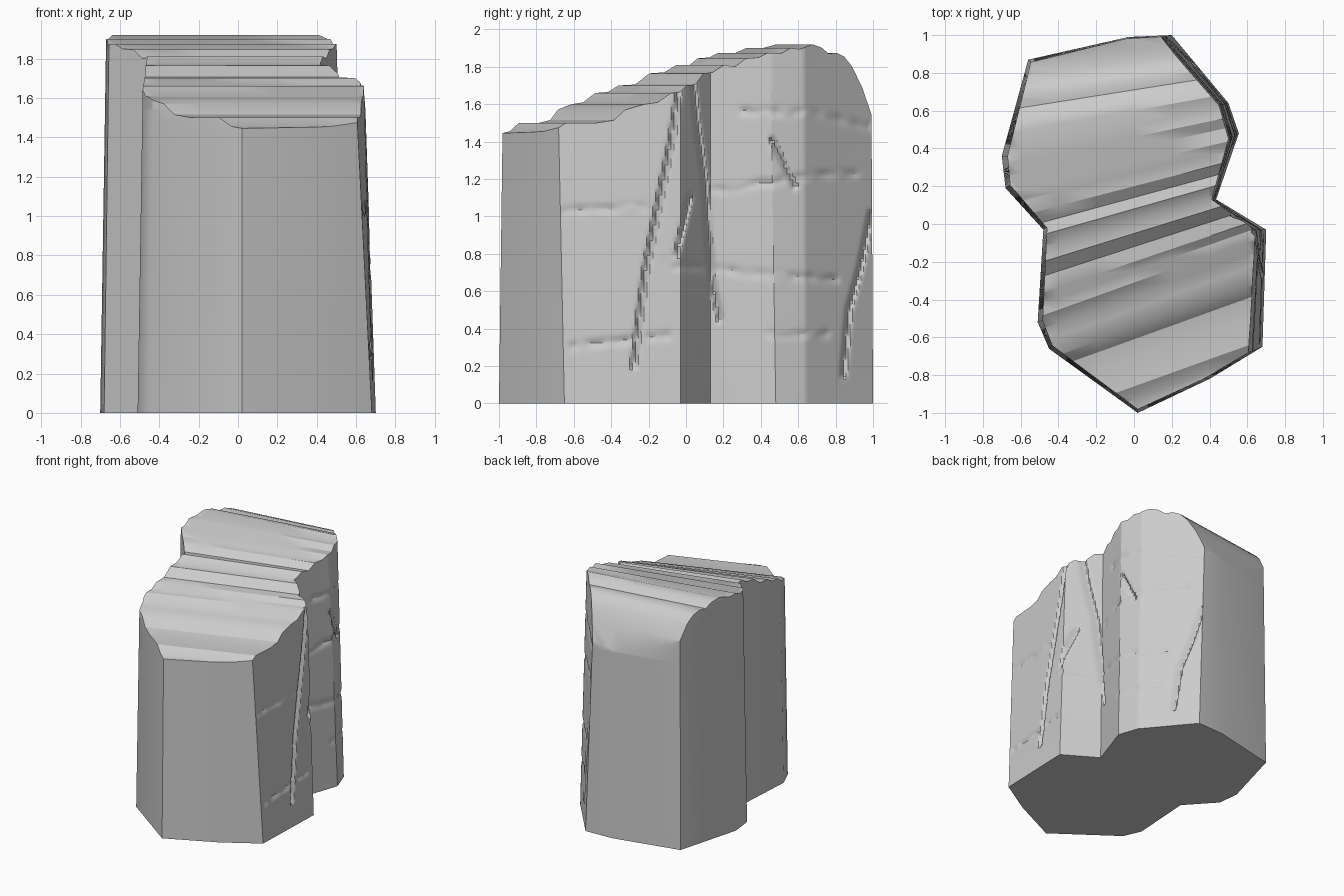
import bpy, bmesh, math
from mathutils import Vector, noise

if "Cube" in bpy.data.objects:
    bpy.data.objects.remove(bpy.data.objects["Cube"])

# Outline corners, counter-clockwise: base x, y and x, y at z = 1.9
CORNERS = [
    (0.02, -1.00, 0.02, -0.975), (0.40, -0.82, 0.36, -0.82), (0.68, -0.65, 0.585, -0.69),
    (0.70, -0.03, 0.635, -0.03), (0.435, 0.13, 0.41, 0.13), (0.555, 0.48, 0.50, 0.45),
    (0.50, 0.64, 0.45, 0.63), (0.20, 1.00, 0.13, 0.99), (-0.03, 0.99, -0.04, 0.98),
    (-0.56, 0.87, -0.545, 0.855), (-0.70, 0.36, -0.67, 0.36), (-0.68, 0.19, -0.655, 0.205),
    (-0.48, -0.03, -0.46, -0.02), (-0.51, -0.52, -0.48, -0.51), (-0.45, -0.66, -0.43, -0.64)]

# Ridged top: position along the middle line, height
RIDGES = [
    (-1.6, 1.38), (-1.02, 1.44), (-0.93, 1.455), (-0.86, 1.50), (-0.70, 1.50), (-0.61, 1.515),
    (-0.55, 1.57), (-0.45, 1.60), (-0.38, 1.61), (-0.31, 1.66), (-0.25, 1.665), (-0.20, 1.70),
    (-0.12, 1.705), (-0.05, 1.765), (0.02, 1.77), (0.08, 1.81), (0.14, 1.80), (0.20, 1.845),
    (0.27, 1.85), (0.32, 1.875), (0.40, 1.87), (0.46, 1.90), (0.52, 1.895), (0.60, 1.92),
    (0.66, 1.905), (0.71, 1.87), (0.76, 1.875), (0.81, 1.855), (0.86, 1.80), (0.92, 1.69),
    (0.98, 1.53), (1.04, 1.38), (1.6, 0.6)]

# Cracks and weathered bands on the right side, as (y, z) paths
CRACKS = [
    [(-0.03, 1.72), (-0.08, 1.4), (-0.15, 1.05), (-0.22, 0.7), (-0.28, 0.2)],
    [(0.03, 1.80), (0.06, 1.5), (0.10, 1.2), (0.12, 0.9), (0.14, 0.65), (0.18, 0.45)],
    [(0.99, 1.02), (0.93, 0.72), (0.87, 0.5), (0.84, 0.15)],
    [(0.46, 1.41), (0.58, 1.16)], [(0.02, 1.1), (-0.05, 0.8)]]
BANDS = [
    [(-0.68, 1.03), (-0.15, 1.05)], [(-0.6, 0.31), (-0.1, 0.36)],
    [(0.12, 1.13), (0.6, 1.21), (1.0, 1.24)], [(-0.1, 0.74), (0.3, 0.7), (0.8, 0.66)],
    [(0.3, 1.56), (0.7, 1.55), (0.98, 1.48)], [(0.45, 0.37), (0.75, 0.37)]]


def path_distance(p, path):
    best = 9.0
    for a, b in zip(path, path[1:]):
        a, b = Vector(a), Vector(b)
        t = max(0.0, min(1.0, (p - a).dot(b - a) / (b - a).length_squared))
        best = min(best, (p - a.lerp(b, t)).length)
    return best


def weathering(y, z):
    p = Vector((y, z))
    n = noise.noise(Vector((y * 14, z * 14, 3.0)))
    d = 0.0
    for c in CRACKS:
        d = max(d, 0.03 * math.exp(-(path_distance(p, c) / 0.013) ** 2))
    for b in BANDS:
        d = max(d, 0.016 * max(0.0, 0.5 + n) * math.exp(-(path_distance(p, b) / 0.022) ** 2))
    return d


def make_object(name, bm):
    bmesh.ops.recalc_face_normals(bm, faces=bm.faces)
    mesh = bpy.data.meshes.new(name)
    bm.to_mesh(mesh)
    bm.free()
    ob = bpy.data.objects.new(name, mesh)
    bpy.context.collection.objects.link(ob)
    return ob


# Tapered rock column, finely divided on the weathered right side
columns = []
for i, a in enumerate(CORNERS):
    b = CORNERS[(i + 1) % len(CORNERS)]
    fine = 2 <= i <= 6
    n = math.ceil(math.hypot(b[0] - a[0], b[1] - a[1]) / 0.016) if fine else 1
    for j in range(n):
        columns.append(([a[k] + (b[k] - a[k]) * j / n for k in range(4)], fine and (i, j) != (2, 0)))

bm = bmesh.new()
LEVELS = 130
rings = []
for r in range(LEVELS + 1):
    z = 2.1 * r / LEVELS
    t = z / 1.9
    ring = []
    for (x0, y0, x1, y1), rough in columns:
        x, y = x0 + (x1 - x0) * t, y0 + (y1 - y0) * t
        if rough and 0 < r < LEVELS:
            x -= weathering(y, z)
        ring.append(bm.verts.new((x, y, z)))
    rings.append(ring)
count = len(columns)
for low, high in zip(rings, rings[1:]):
    for i in range(count):
        j = (i + 1) % count
        bm.faces.new((low[i], low[j], high[j], high[i]))
bm.faces.new(rings[0][::-1])
bm.faces.new(rings[-1])
rock = make_object("rock", bm)

# Solid with the ridged upper surface; ridges fan slightly from front to back
bm = bmesh.new()
XS = [-1.2 + 0.2 * i for i in range(13)]
top, bottom = [], []
for c, h in RIDGES:
    slope = max(0.12, min(0.36, 0.30 - 0.2 * c))
    top.append([bm.verts.new((x, c + x * slope, h)) for x in XS])
    bottom.append([bm.verts.new((x, c + x * slope, -0.5)) for x in XS])
for grid in (top, bottom):
    for a, b in zip(grid, grid[1:]):
        for i in range(len(XS) - 1):
            bm.faces.new((a[i], a[i + 1], b[i + 1], b[i]))
for k in (0, -1):
    for i in range(len(XS) - 1):
        bm.faces.new((bottom[k][i], bottom[k][i + 1], top[k][i + 1], top[k][i]))
    for i in range(len(RIDGES) - 1):
        bm.faces.new((bottom[i][k], bottom[i + 1][k], top[i + 1][k], top[i][k]))
bmesh.ops.triangulate(bm, faces=bm.faces)
cutter = make_object("ridged_top_cutter", bm)
cutter.hide_render = True

# Trim the column to the ridged surface
mod = rock.modifiers.new("ridged_top", 'BOOLEAN')
mod.operation = 'INTERSECT'
mod.solver = 'EXACT'
mod.object = cutter
bpy.context.view_layer.objects.active = rock
rock.select_set(True)
bpy.ops.object.modifier_apply(modifier=mod.name)
bpy.data.objects.remove(cutter)
bpy.ops.object.shade_smooth_by_angle(angle=math.radians(32))
